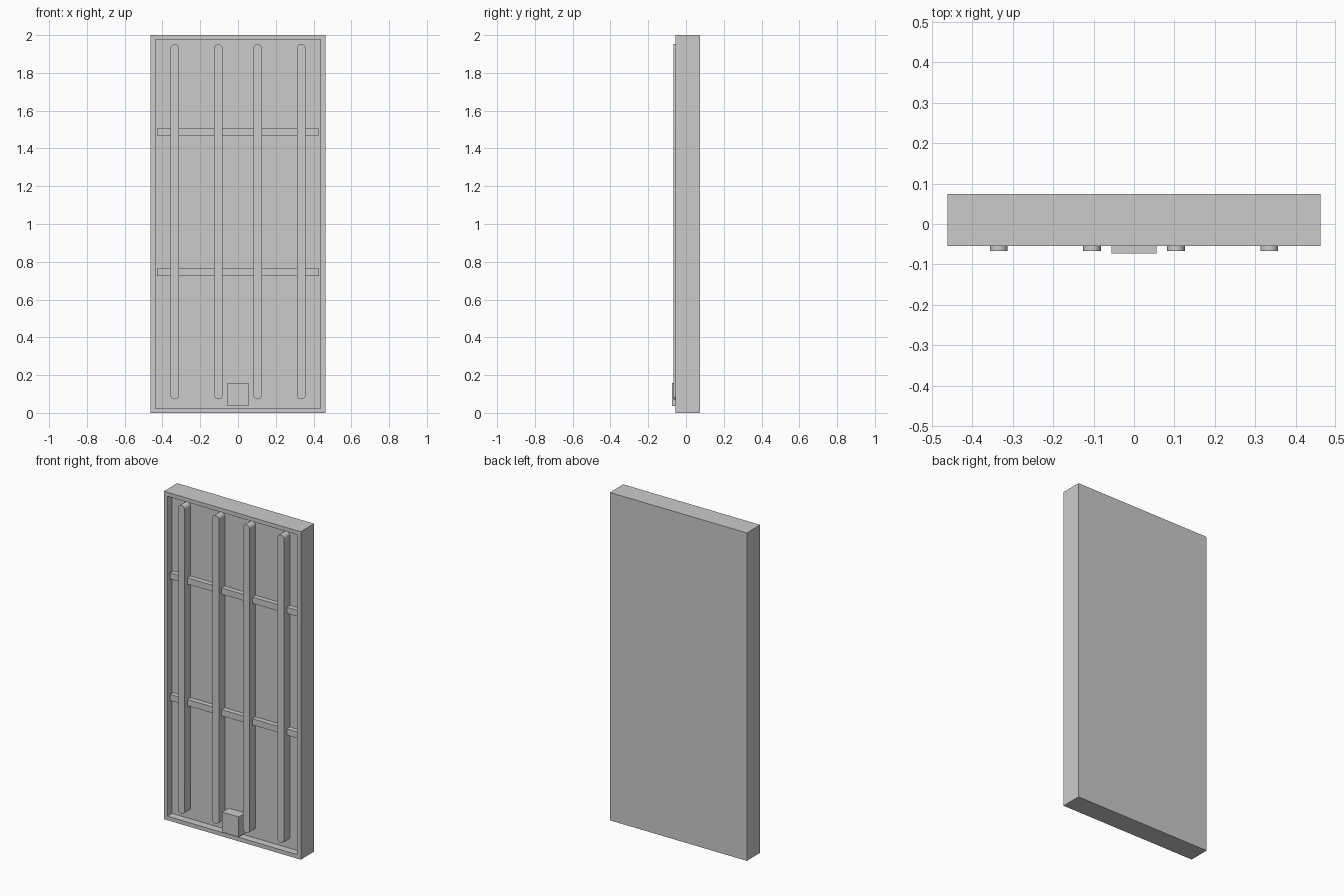
import bpy, bmesh, math

if "Cube" in bpy.data.objects:
    bpy.data.objects.remove(bpy.data.objects["Cube"])

FRONT, BACK, FLOOR = -0.055, 0.074, -0.01   # frame front, rear, recess floor


def finish(name, bm):
    bmesh.ops.recalc_face_normals(bm, faces=bm.faces)
    me = bpy.data.meshes.new(name)
    bm.to_mesh(me)
    bm.free()
    ob = bpy.data.objects.new(name, me)
    bpy.context.collection.objects.link(ob)
    return ob


def prism(name, outline, y0, y1):
    """Extrude an (x, z) outline from y0 to y1."""
    bm = bmesh.new()
    face = bm.faces.new([bm.verts.new((x, y0, z)) for x, z in outline])
    ext = bmesh.ops.extrude_face_region(bm, geom=[face])["geom"]
    verts = [v for v in ext if isinstance(v, bmesh.types.BMVert)]
    bmesh.ops.translate(bm, verts=verts, vec=(0, y1 - y0, 0))
    return finish(name, bm)


def rect(x0, x1, z0, z1):
    return [(x0, z0), (x1, z0), (x1, z1), (x0, z1)]


def capsule(cx, r, z0, z1, n=12):
    """Upright slot outline with semicircular ends."""
    pts = []
    for start, cz in ((0, z1 - r), (math.pi, z0 + r)):
        for i in range(n + 1):
            a = start + math.pi * i / n
            pts.append((cx + r * math.cos(a), cz + r * math.sin(a)))
    return pts


# Door slab: front face inset and pushed back to leave a raised rim
bm = bmesh.new()
bmesh.ops.create_cube(bm, size=1)
for v in bm.verts:
    v.co.x *= 0.924
    v.co.y = FRONT if v.co.y < 0 else BACK
    v.co.z = 2.0 if v.co.z > 0 else 0.0
bm.normal_update()
front = min(bm.faces, key=lambda f: f.calc_center_median().y)
bmesh.ops.inset_region(bm, faces=[front], thickness=0.0345)
inner = bmesh.ops.extrude_face_region(bm, geom=[front])["geom"]
for v in [g for g in inner if isinstance(g, bmesh.types.BMVert)]:
    v.co.y = FLOOR
if front.is_valid:
    bmesh.ops.delete(bm, geom=[front], context='FACES_ONLY')
finish("door_slab", bm)

# Round-ended vertical bars
for i, x in enumerate((-0.335, -0.104, 0.104, 0.335)):
    bar = prism(f"vertical_bar_{i + 1}", capsule(x, 0.022, 0.072, 1.952),
                -0.067, FLOOR + 0.002)
    bpy.context.view_layer.objects.active = bar
    bar.select_set(True)
    bpy.ops.object.shade_smooth_by_angle(angle=math.radians(30))
    bar.select_set(False)

# Horizontal rails set back inside the recess
for name, z in (("lower_rail", 0.745), ("upper_rail", 1.487)):
    prism(name, rect(-0.43, 0.43, z - 0.019, z + 0.019), -0.04, FLOOR + 0.002)

# Lock box at the bottom centre
prism("lock_box", rect(-0.056, 0.056, 0.036, 0.159), -0.073, FLOOR + 0.002)
